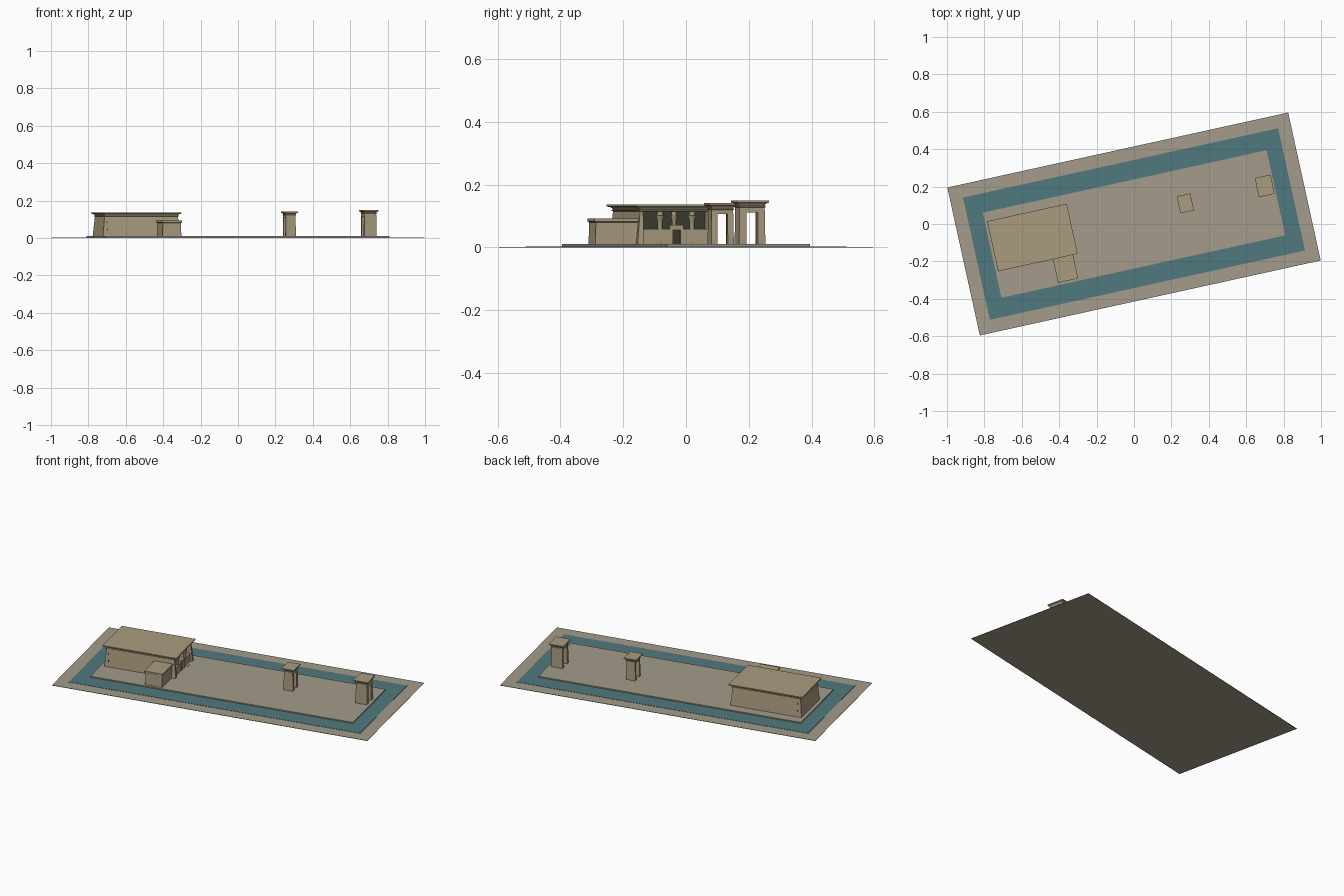
import bpy, bmesh, math
from mathutils import Matrix

if "Cube" in bpy.data.objects:
    bpy.data.objects.remove(bpy.data.objects["Cube"])

ROT = Matrix.Rotation(math.radians(12.4), 4, 'Z')   # whole site is turned


def material(name, rgb):
    m = bpy.data.materials.new(name)
    m.diffuse_color = (*rgb, 1)
    m.use_nodes = True
    m.node_tree.nodes["Principled BSDF"].inputs["Base Color"].default_value = m.diffuse_color
    return m


STONE = material("sandstone", (0.40, 0.33, 0.21))
PAVING = material("paving", (0.37, 0.33, 0.26))
WATER = material("water", (0.08, 0.19, 0.21))
DARK = material("dark_opening", (0.05, 0.045, 0.035))


def finish(name, bm, mat):
    bmesh.ops.recalc_face_normals(bm, faces=bm.faces)
    bm.transform(ROT)
    me = bpy.data.meshes.new(name)
    bm.to_mesh(me)
    bm.free()
    ob = bpy.data.objects.new(name, me)
    bpy.context.collection.objects.link(ob)
    if mat:
        me.materials.append(mat)
    return ob


def stack(name, u, v, rings, mat=STONE):
    """Solid lofted through rectangles (half_u, half_v, z)."""
    bm = bmesh.new()
    loops = [[bm.verts.new((u + a * hu, v + b * hv, z))
              for a, b in ((-1, -1), (1, -1), (1, 1), (-1, 1))] for hu, hv, z in rings]
    bm.faces.new(loops[0])
    bm.faces.new(loops[-1])
    for lo, hi in zip(loops, loops[1:]):
        for i in range(4):
            j = (i + 1) % 4
            bm.faces.new((lo[i], lo[j], hi[j], hi[i]))
    return finish(name, bm, mat)


def box(name, u0, u1, v0, v1, z0, z1, mat=STONE):
    hu, hv = (u1 - u0) / 2, (v1 - v0) / 2
    return stack(name, (u0 + u1) / 2, (v0 + v1) / 2, [(hu, hv, z0), (hu, hv, z1)], mat)


def cut(target, cutter):
    mod = target.modifiers.new("cut", 'BOOLEAN')
    mod.operation = 'DIFFERENCE'
    mod.solver = 'EXACT'
    mod.object = cutter
    cutter.hide_render = True
    bpy.context.view_layer.objects.active = target
    bpy.ops.object.modifier_apply(modifier=mod.name)
    bpy.data.objects.remove(cutter)


def cornice(hu, hv, z0, z1, flare):
    """Roll moulding, concave flare and flat top band."""
    h = z1 - z0
    pts = [(0, 0), (0.25, 0.06), (0.25, 0.2), (0, 0.26), (0.1, 0.42),
           (0.4, 0.58), (1, 0.7), (1, 1)]
    return [(hu + flare * o, hv + flare * o, z0 + h * t) for o, t in pts]


def column(name, u, v, z0, z1, r):
    """Round shaft with a bell capital and square block."""
    prof = [(1.15, 0), (1.15, 0.05), (1, 0.06), (0.9, 0.68), (1.1, 0.72),
            (1.3, 0.80), (1.8, 0.89), (1.2, 0.90), (1.2, 1)]
    n = 16
    bm = bmesh.new()
    rings = [[bm.verts.new((u + r * k * math.cos(2 * math.pi * i / n),
                            v + r * k * math.sin(2 * math.pi * i / n),
                            z0 + (z1 - z0) * t)) for i in range(n)] for k, t in prof]
    for lo, hi in zip(rings, rings[1:]):
        for i in range(n):
            j = (i + 1) % n
            bm.faces.new((lo[i], lo[j], hi[j], hi[i]))
    bm.faces.new(rings[0])
    bm.faces.new(rings[-1])
    for f in bm.faces:
        f.smooth = len(f.verts) == 4
    ob = finish(name, bm, STONE)
    ob.data.set_sharp_from_angle(angle=math.radians(35))


# Ground slab, pool and raised terrace
box("ground_slab", -0.933, 0.933, -0.405, 0.405, 0, 0.002, PAVING)
box("pool_water", -0.8625, 0.8625, -0.3345, 0.3345, 0.001, 0.0035, WATER)
box("terrace", -0.777, 0.777, -0.233, 0.233, 0.001, 0.010, PAVING)

# Temple body with battered walls and flared cornice
FLOOR, U, V = 0.009, -0.546, 0.046
temple = stack("temple_body", U, V,
               [(0.211, 0.130, FLOOR)] + cornice(0.201, 0.120, 0.115, 0.137, 0.017))
cut(temple, box("porch_cutter", -0.43, -0.30, V - 0.110, V + 0.110, 0.0102, 0.113, None))
box("porch_back_wall", -0.431, -0.427, V - 0.110, V + 0.110, 0.010, 0.113, DARK)

# Porch columns, screen walls and doorway
column("column_left", -0.357, V - 0.052, FLOOR, 0.114, 0.0085)
column("column_right", -0.357, V + 0.052, FLOOR, 0.114, 0.0085)
column("inner_column", -0.385, V, FLOOR, 0.114, 0.007)
for side in (-1, 1):
    a, b = sorted((V + side * 0.020, V + side * 0.112))
    box("screen_wall", -0.364, -0.348, a, b, FLOOR, 0.058)
    a, b = sorted((V + side * 0.012, V + side * 0.022))
    box("door_jamb", -0.366, -0.344, a, b, FLOOR, 0.072)
    # Small slit windows near the rear corner
    for z in (0.040, 0.080):
        w = 0.1315 - 0.01 * (z - FLOOR) / 0.106
        a, b = sorted((V + side * (w - 0.006), V + side * w))
        box("slit_window", -0.736, -0.731, a, b, z, z + 0.010, DARK)
box("door_lintel", -0.366, -0.344, V - 0.022, V + 0.022, 0.056, 0.072)
box("door_leaf", -0.362, -0.358, V - 0.012, V + 0.012, FLOOR, 0.056, DARK)

# Side annex against the temple wall
stack("annex", -0.409, -0.142,
      [(0.051, 0.075, FLOOR), (0.050, 0.073, 0.080), (0.055, 0.078, 0.083),
       (0.055, 0.078, 0.092)])


# Free-standing gateways in front of the temple
def gate(name, u, v, hu, hv, top, door_half, door_top):
    g = stack(name, u, v, [(hu + 0.002, hv + 0.002, FLOOR)]
              + cornice(hu, hv, top - 0.022, top, 0.011))
    # narrow outer reveal, wider inner passage
    cut(g, box("passage_cutter", u - 0.1, u + 0.1, v - door_half, v + door_half,
               0.0, door_top, None))
    cut(g, box("reveal_cutter", u - 0.1, u + hu * 0.4, v - door_half - 0.006,
               v + door_half + 0.006, 0.0, door_top + 0.004, None))


gate("inner_gate", 0.292, 0.049, 0.026, 0.035, 0.141, 0.017, 0.106)
gate("outer_gate", 0.7265, 0.049, 0.032, 0.041, 0.149, 0.019, 0.111)
